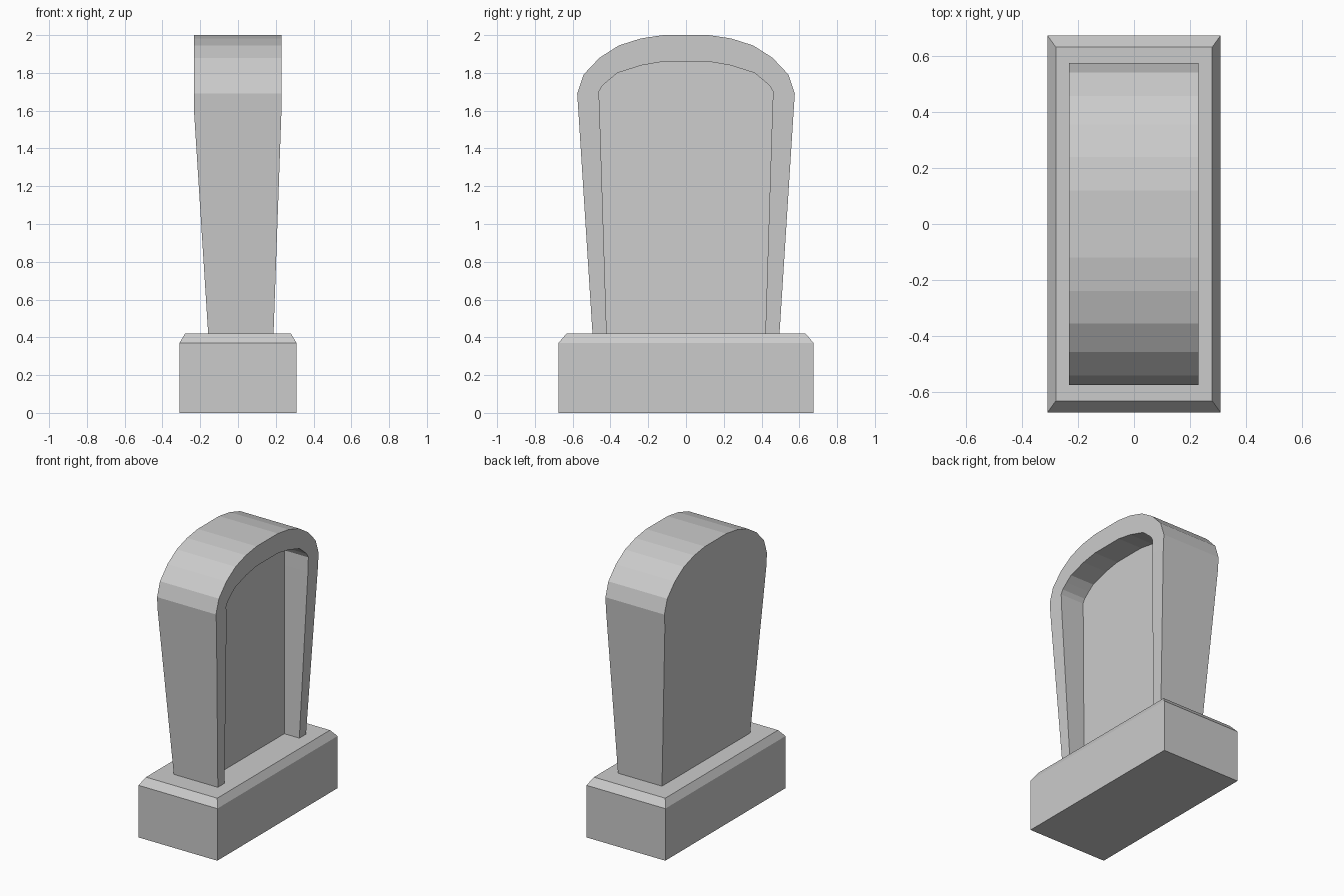
import bpy, bmesh

if "Cube" in bpy.data.objects:
    bpy.data.objects.remove(bpy.data.objects["Cube"])

Z0, ZK = 0.42, 1.60          # top of plinth, height where the taper stops


def finish(bm, name):
    bmesh.ops.recalc_face_normals(bm, faces=bm.faces[:])
    me = bpy.data.meshes.new(name)
    bm.to_mesh(me)
    bm.free()
    ob = bpy.data.objects.new(name, me)
    bpy.context.collection.objects.link(ob)
    return ob


def mirrored(half):
    return half + [(-y, z) for y, z in reversed(half)]


def taper(low, high):
    return lambda z: low + (high - low) * min(1, (z - Z0) / (ZK - Z0))


def bridge(bm, a, b):
    for i in range(len(a) - 1):
        bm.faces.new((a[i], a[i + 1], b[i + 1], b[i]))


# plinth: block with chamfered top
bm = bmesh.new()
rings = [[bm.verts.new((sx * x, sy * y, z)) for sx, sy in ((-1, -1), (1, -1), (1, 1), (-1, 1))]
         for x, y, z in ((0.31, 0.675, 0), (0.31, 0.675, 0.37), (0.28, 0.633, Z0))]
for a, b in zip(rings, rings[1:]):
    bridge(bm, a + a[:1], b + b[:1])
bm.faces.new(rings[0])
bm.faces.new(rings[-1])
finish(bm, "plinth")

# headstone: tapered arched slab with a recessed panel on the +x side
outer = mirrored([(0.495, Z0), (0.57, ZK), (0.576, 1.69), (0.543, 1.79),
                  (0.458, 1.88), (0.356, 1.945), (0.24, 1.982), (0.12, 2.0)])
inner = mirrored([(0.42, Z0), (0.457, ZK), (0.461, 1.70), (0.445, 1.73),
                  (0.405, 1.765), (0.362, 1.80), (0.235, 1.84), (0.12, 1.86)])
front_x = taper(0.188, 0.23)
back_x = taper(-0.158, -0.233)

bm = bmesh.new()


def loop(profile, fx):
    return [bm.verts.new((fx(z), y, z)) for y, z in profile]


back = loop(outer, back_x)
front = loop(outer, front_x)
rim = loop(inner, front_x)
panel = loop(inner, lambda z: 0.07 - 0.02 * (z - Z0))

bridge(bm, back, front)      # outer edge
bridge(bm, front, rim)       # frame
bridge(bm, rim, panel)       # recess wall
bm.faces.new(panel)
bm.faces.new((back[0], back[1], back[-2], back[-1]))
bm.faces.new(back[1:-1])
bm.faces.new((back[0], front[0], rim[0], panel[0],
              panel[-1], rim[-1], front[-1], back[-1]))
finish(bm, "headstone")
